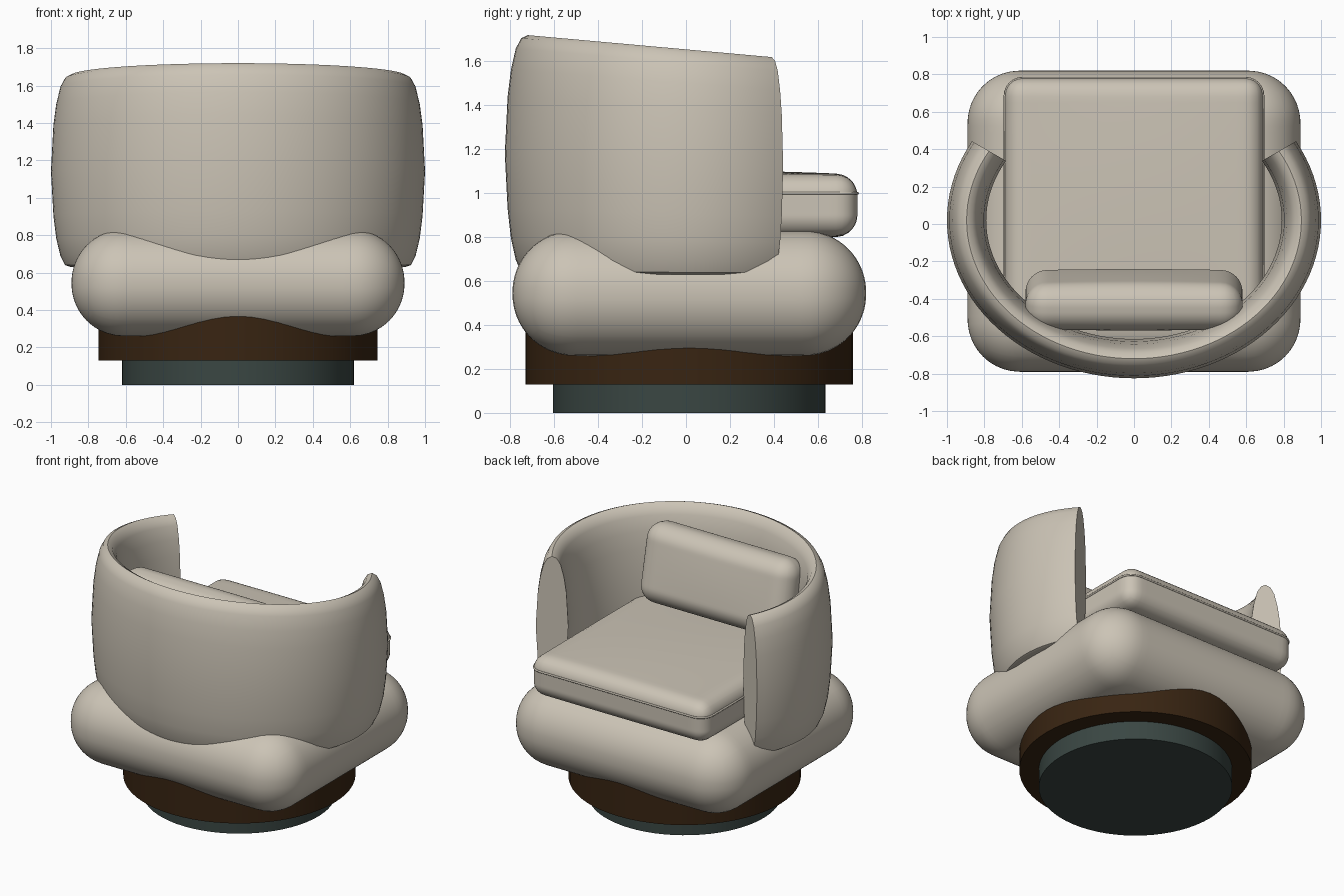
import bpy, bmesh, math
from mathutils import Vector, Matrix

cube = bpy.data.objects.get("Cube")
if cube:
    bpy.data.objects.remove(cube, do_unlink=True)


def material(name, rgb):
    m = bpy.data.materials.new(name)
    m.use_nodes = True
    m.diffuse_color = (*rgb, 1)
    m.node_tree.nodes["Principled BSDF"].inputs["Base Color"].default_value = (*rgb, 1)
    return m


CREAM = material("cream fabric", (0.60, 0.55, 0.465))
WOOD = material("dark walnut", (0.040, 0.018, 0.006))
METAL = material("dark green metal", (0.042, 0.062, 0.056))
CENTRE_Y = 0.015


def finish(name, bm, mat, angle=40):
    bmesh.ops.recalc_face_normals(bm, faces=bm.faces)
    mesh = bpy.data.meshes.new(name)
    bm.to_mesh(mesh)
    bm.free()
    mesh.materials.append(mat)
    ob = bpy.data.objects.new(name, mesh)
    bpy.context.collection.objects.link(ob)
    bpy.ops.object.select_all(action="DESELECT")
    ob.select_set(True)
    bpy.context.view_layer.objects.active = ob
    bpy.ops.object.shade_smooth_by_angle(angle=math.radians(angle))
    return ob


def disc(name, radius, z0, z1, mat):
    bm = bmesh.new()
    bmesh.ops.create_cone(bm, cap_ends=True, segments=64, radius1=radius, radius2=radius,
                          depth=z1 - z0, matrix=Matrix.Translation((0, CENTRE_Y, (z0 + z1) / 2)))
    return finish(name, bm, mat)


def cushion(name, centre, half, r, crown=0.0, tilt=0.0):
    """Box with fully rounded edges, optionally crowned along its thin axis."""
    bm = bmesh.new()
    bmesh.ops.create_cube(bm, size=2)
    bmesh.ops.subdivide_edges(bm, edges=bm.edges[:], cuts=31, use_grid_fill=True)
    thin = min(range(3), key=lambda i: half[i])
    for v in bm.verts:
        u = v.co.copy()
        p = Vector([math.copysign(abs(c) ** 0.8, c) * h for c, h in zip(u, half)])
        core = Vector([max(r - h, min(h - r, c)) for c, h in zip(p, half)])
        p = core + (p - core).normalized() * r
        bulge = 1.0
        for i in range(3):
            if i != thin:
                bulge *= 1 - (p[i] / half[i]) ** 2
        p[thin] *= 1 + crown * bulge
        v.co = p
    bmesh.ops.transform(bm, verts=bm.verts, matrix=Matrix.Translation(centre)
                        @ Matrix.Rotation(math.radians(tilt), 4, "X"))
    return finish(name, bm, CREAM, 60)


def piping(name, hx, y0, y1, z, r):
    """Thin seam cord round the edge of a cushion."""
    pts = []
    corners = [(hx - r, y1 - r), (r - hx, y1 - r), (r - hx, y0 + r), (hx - r, y0 + r)]
    for k, (cx, cy) in enumerate(corners):
        for i in range(7):
            a = math.pi / 2 * (k + i / 6)
            pts.append((cx + r * math.cos(a), cy + r * math.sin(a)))
    curve = bpy.data.curves.new(name, "CURVE")
    curve.dimensions = "3D"
    curve.bevel_depth = 0.007
    curve.bevel_resolution = 1
    line = curve.splines.new("POLY")
    line.points.add(len(pts) - 1)
    for point, (x, y) in zip(line.points, pts):
        point.co = (x, y, z, 1)
    line.use_cyclic_u = True
    curve.materials.append(CREAM)
    bpy.context.collection.objects.link(bpy.data.objects.new(name, curve))


# Swivel base
disc("swivel_foot", 0.62, 0, 0.13, METAL)
disc("wood_plinth", 0.745, 0.13, 0.42, WOOD)

# Upholstery
cushion("seat_base", (0, CENTRE_Y, 0.545), (0.89, 0.805, 0.285), 0.28)
cushion("seat_cushion", (0, 0.14, 0.945), (0.69, 0.64, 0.14), 0.095, crown=0.12)
piping("seat_piping", 0.69, -0.5, 0.78, 1.0, 0.095)
cushion("back_pillow", (0, -0.405, 1.36), (0.58, 0.125, 0.27), 0.115, crown=0.1, tilt=12)


# Wraparound back: lens section swept along an elliptical arc, with a sloping top
def wraparound_back():
    half = [(0.0, 0.0), (0.03, 0.01), (0.055, 0.06), (0.077, 0.15), (0.092, 0.27), (0.105, 0.5),
            (0.092, 0.74), (0.077, 0.85), (0.055, 0.94), (0.03, 0.985), (0.0, 1.0)]
    section = half + [(-d, t) for d, t in reversed(half[1:-1])]
    bm = bmesh.new()
    rings = []
    steps = 72
    for i in range(steps + 1):
        a = math.radians(-210 + 240 * i / steps)
        ring = []
        for d, t in section:
            x = (0.895 + d) * math.cos(a)
            y = 0.02 + (0.74 + d) * math.sin(a)
            top = 1.655 - 0.09 * y
            ring.append(bm.verts.new((x, y, 0.63 + t * (top - 0.63))))
        rings.append(ring)
    n = len(section)
    for a, b in zip(rings, rings[1:]):
        for j in range(n):
            k = (j + 1) % n
            bm.faces.new((a[j], a[k], b[k], b[j]))
    bm.faces.new(rings[0])
    bm.faces.new(rings[-1])
    finish("wraparound_back", bm, CREAM)


wraparound_back()
